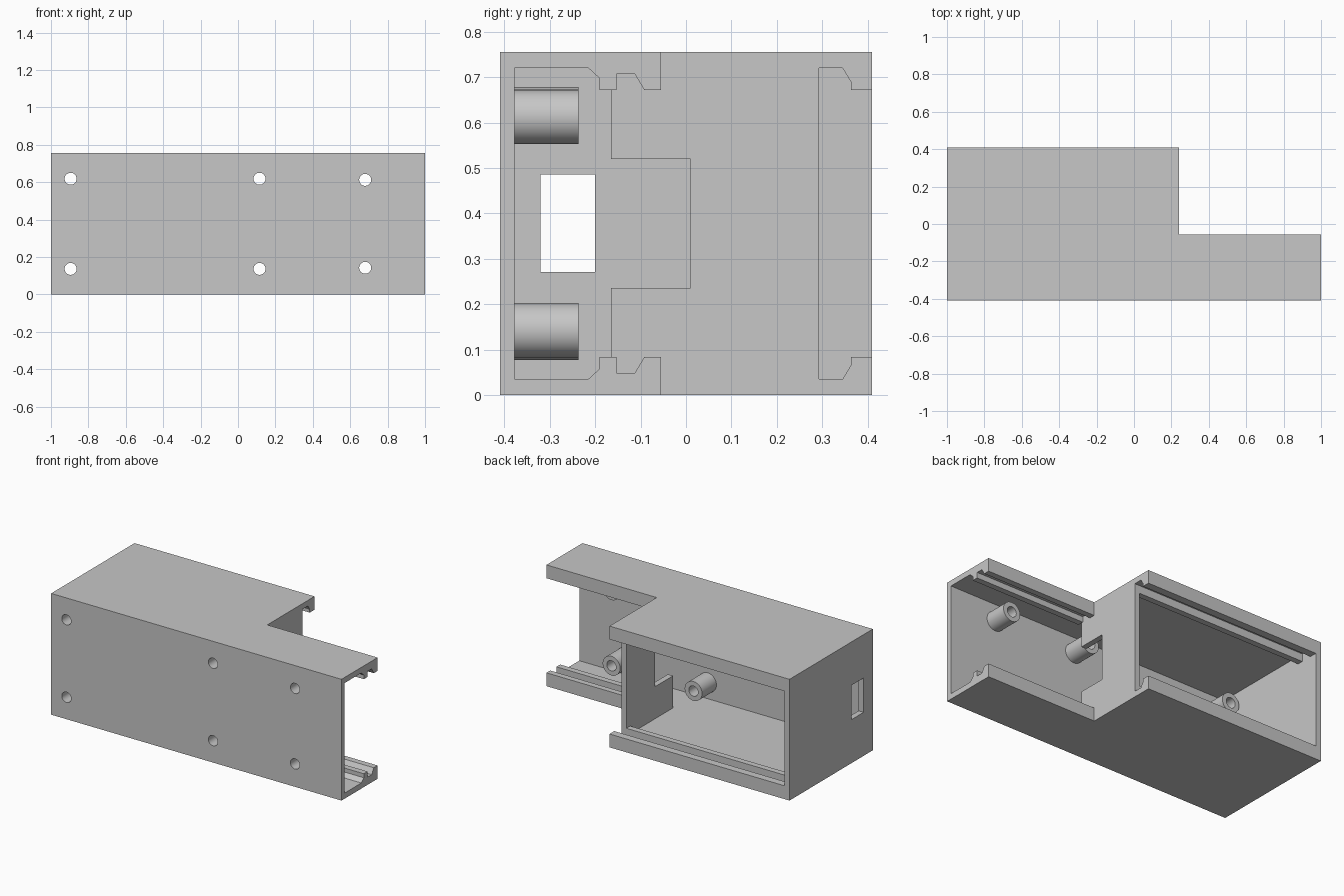
import bpy
import bmesh
from math import cos, sin, tau

cube = bpy.data.objects.get("Cube")
if cube:
    bpy.data.objects.remove(cube, do_unlink=True)

H = 0.755            # total height
WALL = 0.035
FRONT, BACK = -0.41, 0.41
INNER = -0.378       # inside of the front wall
STEP_X, STEP_Y = 0.24, -0.055

grey = bpy.data.materials.new("plain grey")
grey.use_nodes = True
grey.diffuse_color = (0.57, 0.57, 0.57, 1)
grey.node_tree.nodes["Principled BSDF"].inputs["Base Color"].default_value = (0.57, 0.57, 0.57, 1)


def prism(name, points, lo, hi, axis="x"):
    """Extrude a closed profile: (y, z) along x, or (x, z) along y."""
    bm = bmesh.new()
    place = (lambda p, t: (t, p[0], p[1])) if axis == "x" else (lambda p, t: (p[0], t, p[1]))
    a = [bm.verts.new(place(p, lo)) for p in points]
    b = [bm.verts.new(place(p, hi)) for p in points]
    bm.faces.new(a)
    bm.faces.new(b[::-1])
    n = len(points)
    for i in range(n):
        bm.faces.new((a[i], b[i], b[(i + 1) % n], a[(i + 1) % n]))
    bmesh.ops.recalc_face_normals(bm, faces=bm.faces)
    mesh = bpy.data.meshes.new(name)
    bm.to_mesh(mesh)
    bm.free()
    mesh.materials.append(grey)
    obj = bpy.data.objects.new(name, mesh)
    bpy.context.collection.objects.link(obj)
    return obj


def rect(a0, a1, z0, z1):
    return [(a0, z0), (a1, z0), (a1, z1), (a0, z1)]


def circle(x, z, r, n=40):
    return [(x + r * cos(tau * i / n), z + r * sin(tau * i / n)) for i in range(n)]


def mirrored(upper):
    """Close an upper outline with its reflection about mid height."""
    return upper + [(y, H - z) for y, z in reversed(upper)]


def combine(target, tool, operation):
    mod = target.modifiers.new("combine", "BOOLEAN")
    mod.operation = operation
    mod.solver = "EXACT"
    mod.object = tool
    bpy.context.view_layer.objects.active = target
    bpy.ops.object.modifier_apply(modifier=mod.name)
    bpy.data.objects.remove(tool, do_unlink=True)


TOP = H - WALL       # underside of the roof
LIP = 0.672          # tips of the rails

housing = prism("housing", rect(FRONT, BACK, 0, H), -1, 1)

# stepped rear corner
combine(housing, prism("corner_cut", rect(STEP_Y, 0.6, -0.1, 0.9), STEP_X, 1.2), "DIFFERENCE")

# main compartment, with a pair of cover rails at the back
main = mirrored([(INNER, TOP), (0.232, TOP), (0.256, 0.697), (0.256, LIP), (0.293, LIP),
                 (0.293, TOP), (0.345, TOP), (0.363, 0.69), (0.363, LIP), (0.6, LIP)])
combine(housing, prism("main_cut", main, WALL - 1, STEP_X - WALL), "DIFFERENCE")

# cover slot running out through the partition
slot = mirrored([(0.293, TOP), (0.345, TOP), (0.363, 0.69), (0.363, LIP), (0.6, LIP)])
combine(housing, prism("slot_cut", slot, 0.1, 0.4), "DIFFERENCE")

# side compartment, open at the end, with its own rails
side = mirrored([(INNER, TOP), (-0.215, TOP), (-0.19, 0.697), (-0.19, LIP), (-0.153, LIP),
                 (-0.153, 0.707), (-0.113, 0.707), (-0.092, LIP), (0.1, LIP)])
combine(housing, prism("side_cut", side, STEP_X, 1.2), "DIFFERENCE")

# passage through the partition, and the notch in its edge
combine(housing, prism("passage_cut", rect(INNER, -0.165, WALL, TOP), 0.1, STEP_X), "DIFFERENCE")
combine(housing, prism("notch_cut", rect(-0.25, 0.01, 0.235, 0.52), 0.1, 0.3), "DIFFERENCE")

# window in the closed end wall
combine(housing, prism("window_cut", rect(-0.32, -0.2, 0.271, 0.485), -1.2, -0.9), "DIFFERENCE")

# screw bosses with through holes
spots = [(x, z) for x, dz in ((-0.895, 0.241), (0.115, 0.241), (0.68, 0.235))
         for z in (H / 2 - dz, H / 2 + dz)]
for x, z in spots:
    combine(housing, prism("boss", circle(x, z, 0.06), -0.395, -0.237, "y"), "UNION")
for x, z in spots:
    combine(housing, prism("hole_cut", circle(x, z, 0.032), -0.6, -0.1, "y"), "DIFFERENCE")

bpy.ops.object.select_all(action="DESELECT")
housing.select_set(True)
bpy.context.view_layer.objects.active = housing
bpy.ops.object.shade_smooth_by_angle(angle=0.35)
